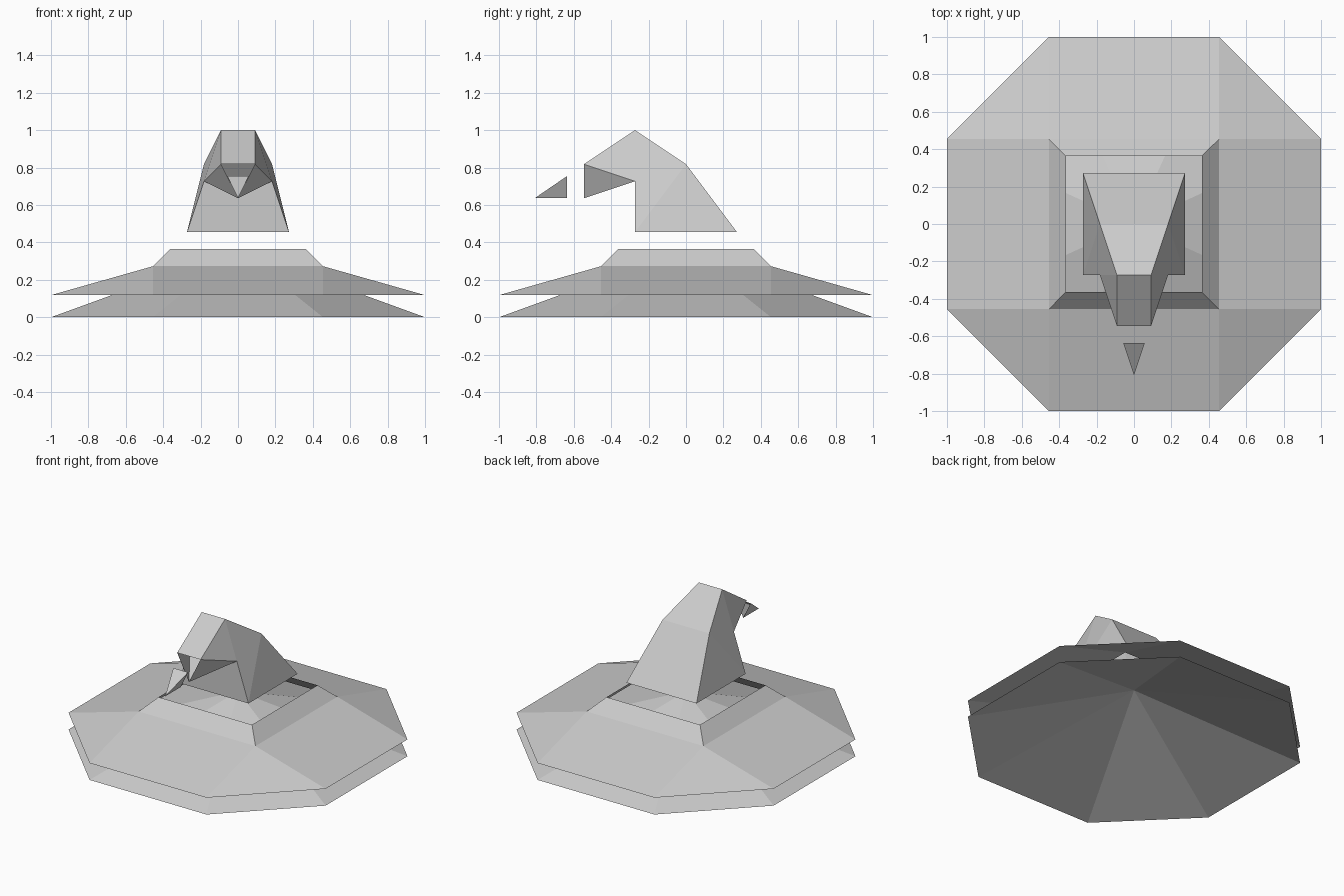
import bpy
import bmesh

cube = bpy.data.objects.get("Cube")
if cube:
    bpy.data.objects.remove(cube, do_unlink=True)

U = 1 / 11  # modelling unit: the brim is 22 units wide

grey = bpy.data.materials.new("light_grey")
grey.use_nodes = True
colour = (0.6, 0.6, 0.6, 1)
grey.diffuse_color = colour
grey.node_tree.nodes["Principled BSDF"].inputs["Base Color"].default_value = colour


def finish(name, bm):
    """Turn a bmesh into a flat-shaded object."""
    bmesh.ops.remove_doubles(bm, verts=bm.verts, dist=0.0005)
    mesh = bpy.data.meshes.new(name)
    bm.to_mesh(mesh)
    bm.free()
    mesh.materials.append(grey)
    obj = bpy.data.objects.new(name, mesh)
    bpy.context.collection.objects.link(obj)
    return obj


def patches(bm, faces):
    """Add faces given as lists of points in units."""
    for face in faces:
        bm.faces.new([bm.verts.new([c * U for c in p]) for p in face])


def octagon(z):
    """Square with cut corners, two points per quarter, counter-clockwise."""
    return [(11, -5, z), (11, 5, z), (5, 11, z), (-5, 11, z),
            (-11, 5, z), (-11, -5, z), (-5, -11, z), (5, -11, z)]


def square(r, z):
    return [(r, -r, z), (r, r, z), (-r, r, z), (-r, -r, z)]


def mirrored(name, faces):
    """Build the +x half and mirror it."""
    bm = bmesh.new()
    patches(bm, faces)
    obj = finish(name, bm)
    mod = obj.modifiers.new("Mirror", "MIRROR")
    mod.use_clip = True
    return obj


# Lower brim: a shallow eight-sided fan
bm = bmesh.new()
ring = octagon(0)
patches(bm, [[ring[i], ring[(i + 1) % 8], (0, 0, 4)] for i in range(8)])
finish("lower_brim", bm)

# Upper brim: octagonal skirt rising to a square collar, open on top
bm = bmesh.new()
ring, base, top = octagon(1.3), square(5, 3), square(4, 4)
for i in range(4):
    j = (i + 1) % 4
    a, b, c = ring[2 * i], ring[2 * i + 1], ring[(2 * i + 2) % 8]
    patches(bm, [[a, b, base[j], base[i]],
                 [b, c, base[j]],
                 [base[i], base[j], top[j], top[i]]])
finish("upper_brim", bm)

# Bent crown: an open shell folding forward
hem_front, hem_back = (3, -3, 5), (3, 3, 5)
knee_front, knee_back = (2, -3, 8), (2, 0, 9)
peak, lip, chin = (1, -3, 11), (1, -6, 9), (0, -6, 7)


def mid(p):
    return (0, p[1], p[2])


mirrored("crown", [
    [hem_back, mid(hem_back), mid(knee_back), knee_back],
    [knee_back, mid(knee_back), mid(peak), peak],
    [peak, mid(peak), mid(lip), lip],
    [mid(hem_front), hem_front, knee_front, mid(knee_front)],
    [hem_front, hem_back, knee_back],
    [hem_front, knee_back, knee_front],
    [knee_front, knee_back, peak],
    [knee_front, peak, lip],
    [knee_front, lip, chin],
    [knee_front, chin, mid(knee_front)],
])

# Detached tip: a small open three-sided spike
corner, keel, point = (0.63, -7, 8.3), (0, -7, 7), (0, -8.9, 7)
mirrored("crown_tip", [
    [corner, mid(corner), point],
    [corner, point, keel],
])
